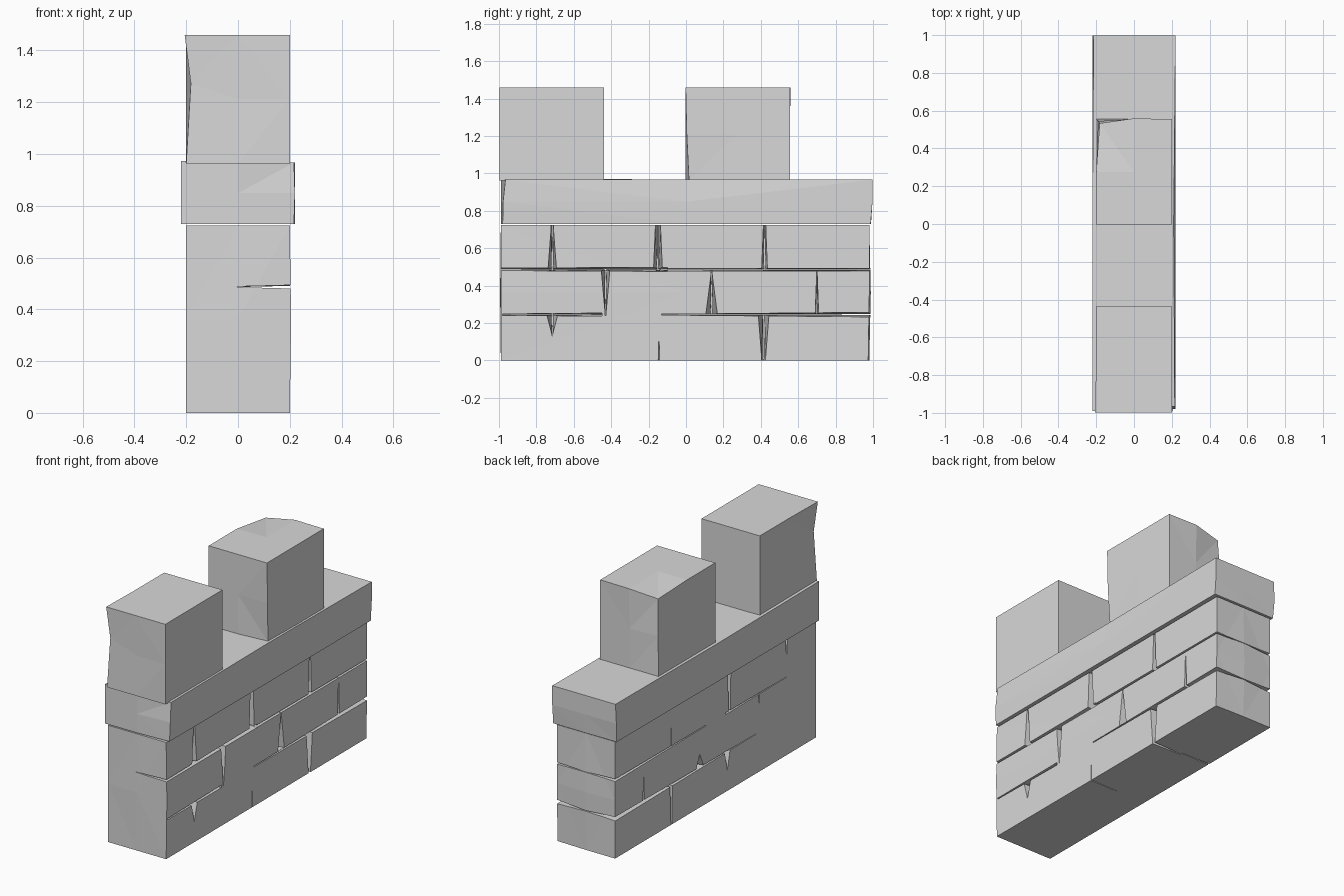
import bpy, bmesh
from mathutils import Vector

if "Cube" in bpy.data.objects:
    bpy.data.objects.remove(bpy.data.objects["Cube"], do_unlink=True)

stone = bpy.data.materials.new("grey stone")
stone.use_nodes = True
GREY = (0.69, 0.69, 0.69, 1)
stone.diffuse_color = GREY
stone.node_tree.nodes["Principled BSDF"].inputs["Base Color"].default_value = GREY


def add_object(name, bm):
    bmesh.ops.recalc_face_normals(bm, faces=bm.faces)
    mesh = bpy.data.meshes.new(name)
    bm.to_mesh(mesh)
    bm.free()
    mesh.materials.append(stone)
    obj = bpy.data.objects.new(name, mesh)
    bpy.context.collection.objects.link(obj)
    return obj


def block(name, low, high, nudges=()):
    """Box halved on each axis; nudges move (side x, y, z) points by an offset."""
    low, high = Vector(low), Vector(high)
    mid, half = (low + high) / 2, (high - low) / 2
    bm = bmesh.new()
    bmesh.ops.create_cube(bm, size=2)
    bmesh.ops.subdivide_edges(bm, edges=bm.edges[:], cuts=1, use_grid_fill=True)
    moves = {key: Vector(offset) for key, offset in nudges}
    for v in bm.verts:
        key = tuple(round(c) for c in v.co)
        v.co = mid + v.co * half + moves.get(key, Vector())
    bmesh.ops.triangulate(bm, faces=bm.faces)
    return add_object(name, bm)


def add_wedge(outer, inner):
    """Closed, triangulated cutter between two four-point rings."""
    bm = bmesh.new()
    a = [bm.verts.new(p) for p in outer]
    b = [bm.verts.new(p) for p in inner]
    bm.faces.new(a)
    bm.faces.new(b[::-1])
    for i in range(4):
        j = (i + 1) % 4
        bm.faces.new((a[i], b[i], b[j], a[j]))
    bmesh.ops.triangulate(bm, faces=bm.faces)
    cutter = add_object("joint_cutter", bm)
    cutter.hide_render = True
    return cutter


OUT = 0.22      # cutters start just outside the wall
DEEP = -0.004   # and taper to just past its middle


def upright_crack(side, y, z0, z1, w0, w1):
    """Vertical joint, w0 wide at the bottom and w1 at the top."""
    def ring(x, k):
        return [(side * x, y - w0 * k, z0), (side * x, y + w0 * k, z0),
                (side * x, y + w1 * k, z1), (side * x, y - w1 * k, z1)]
    return add_wedge(ring(OUT, 0.5), ring(DEEP, 0.08))


def level_crack(side, z, y0, y1, h0, h1):
    """Horizontal joint, h0 high at y0 and h1 at y1."""
    def ring(x, k):
        return [(side * x, y0, z - h0 * k), (side * x, y1, z - h1 * k),
                (side * x, y1, z + h1 * k), (side * x, y0, z + h0 * k)]
    return add_wedge(ring(OUT, 0.5), ring(DEEP, 0.08))


def volume(mesh):
    bm = bmesh.new()
    bm.from_mesh(mesh)
    result = bm.calc_volume()
    bm.free()
    return result


def cut_joints(target, maker, rows):
    """Cut each joint in turn, keeping a cut only if the wall stays solid."""
    for row in rows:
        cutter = maker(*row)
        mod = target.modifiers.new("joint", "BOOLEAN")
        mod.operation = "DIFFERENCE"
        mod.solver = "MANIFOLD"
        mod.object = cutter
        graph = bpy.context.evaluated_depsgraph_get()
        cut = bpy.data.meshes.new_from_object(target.evaluated_get(graph))
        target.modifiers.clear()
        if 0.9 < volume(cut) / volume(target.data) <= 1.0:
            target.data = cut
        bpy.data.objects.remove(cutter, do_unlink=True)


# Wall body with slightly uneven ends
wall = block("wall_body", (-0.2, -0.99, 0), (0.2, 0.98, 0.724),
             [((0, 1, 0), (0, 0.008, 0)), ((0, -1, 0), (0, -0.004, 0)),
              ((1, 1, -1), (0, -0.006, 0)), ((1, -1, 0), (0.005, 0, 0))])

# Joints between the stones
uprights = [
    (1, -0.715, 0.48, 0.735, 0.05, 0.012),
    (1, -0.15, 0.48, 0.735, 0.052, 0.03),
    (1, 0.42, 0.48, 0.735, 0.034, 0.014),
    (1, -0.43, 0.24, 0.485, 0.006, 0.05),
    (1, 0.137, 0.25, 0.48, 0.066, 0.006),
    (1, 0.70, 0.25, 0.48, 0.02, 0.003),
    (1, -0.715, 0.13, 0.25, 0.004, 0.066),
    (1, 0.415, -0.01, 0.245, 0.022, 0.062),
    (1, -0.145, -0.01, 0.10, 0.008, 0.004),
    (-1, -0.14, 0.48, 0.735, 0.02, 0.03),
    (-1, -0.70, 0.62, 0.735, 0.004, 0.026),
    (-1, -0.43, 0.40, 0.49, 0.003, 0.012),
    (-1, 0.43, 0.49, 0.60, 0.01, 0.003),
    (-1, 0.15, 0.245, 0.33, 0.08, 0.006),
    (-1, 0.70, 0.25, 0.40, 0.016, 0.003),
    (-1, 0.43, -0.01, 0.245, 0.01, 0.026),
    (-1, -0.12, 0.13, 0.25, 0.004, 0.06),
]
levels = [
    (1, 0.487, -1.05, -0.1, 0.014, 0.024),
    (1, 0.485, -0.12, 1.05, 0.016, 0.012),
    (1, 0.245, -0.98, -0.45, 0.008, 0.018),
    (1, 0.245, -0.13, 1.05, 0.006, 0.028),
    (-1, 0.485, 0.09, 1.05, 0.005, 0.018),
    (-1, 0.485, -0.7, -0.1, 0.003, 0.012),
    (-1, 0.245, -0.4, 1.05, 0.004, 0.028),
]
cut_joints(wall, upright_crack, uprights)
cut_joints(wall, level_crack, levels)

# Overhanging cap course
block("cap_course", (-0.22, -0.99, 0.73), (0.22, 0.997, 0.967),
      [((1, -1, 1), (-0.004, 0.025, 0)), ((1, -1, 0), (0, 0.012, 0)),
       ((1, -1, -1), (-0.004, 0.01, 0)), ((-1, -1, 1), (0, 0, 0.006)),
       ((1, 0, 1), (-0.01, 0, 0)), ((-1, 1, 1), (0.006, 0, 0)),
       ((1, 1, -1), (0, -0.01, 0)), ((0, 1, -1), (0, -0.008, 0)),
       ((-1, 1, -1), (0.004, -0.01, 0))])

# Front merlon, dented on its outer corner
block("front_merlon", (-0.2, -0.998, 0.963), (0.2, -0.438, 1.46),
      [((-1, -1, 0), (0.018, 0.006, 0.06)), ((-1, -1, 1), (-0.006, 0, 0)),
       ((0, -1, 0), (0, 0.004, 0))])

# Rear merlon, worn on its back top corner
block("rear_merlon", (-0.2, -0.002, 0.963), (0.2, 0.555, 1.46),
      [((-1, 1, 1), (0.018, -0.022, -0.025)), ((-1, 1, 0), (0.01, -0.01, 0)),
       ((1, -1, -1), (-0.006, 0.018, 0)), ((1, -1, 0), (0, 0.006, 0)),
       ((0, 1, 1), (0, 0.004, 0))])
